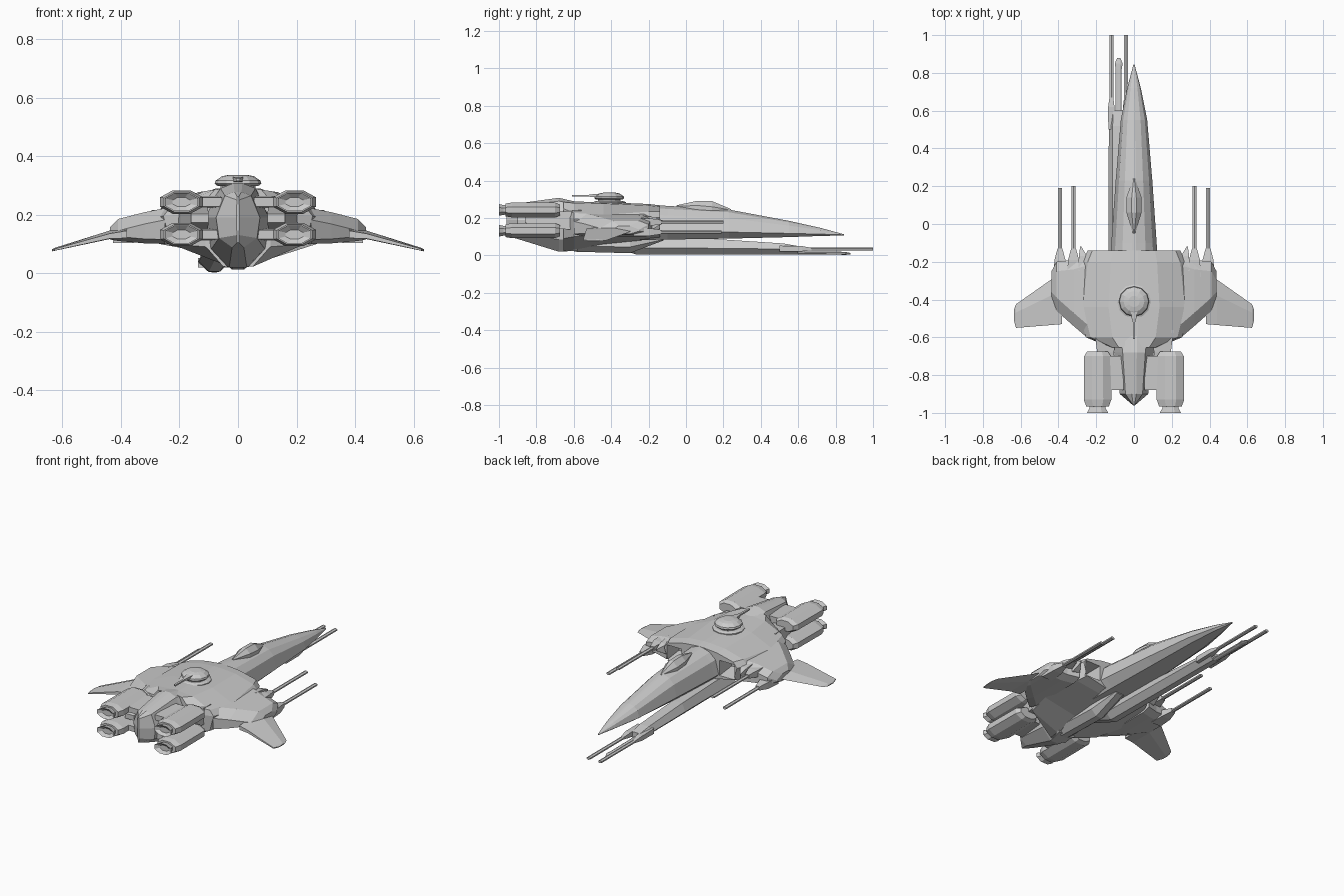
import bpy, bmesh, math
from mathutils import Vector


def make(name, bm):
    bmesh.ops.remove_doubles(bm, verts=bm.verts, dist=0.0005)
    bmesh.ops.recalc_face_normals(bm, faces=bm.faces)
    me = bpy.data.meshes.new(name)
    bm.to_mesh(me)
    bm.free()
    ob = bpy.data.objects.new(name, me)
    bpy.context.collection.objects.link(ob)
    return ob


def loft(name, rings, mirror=False):
    """Skin a list of equal-length closed 3D rings and cap both ends."""
    bm = bmesh.new()
    for s in ((1, -1) if mirror else (1,)):
        vs = [[bm.verts.new((p[0] * s, p[1], p[2])) for p in r] for r in rings]
        n = len(vs[0])
        for a, b in zip(vs, vs[1:]):
            for i in range(n):
                j = (i + 1) % n
                bm.faces.new((a[i], a[j], b[j], b[i]))
        bm.faces.new(vs[0])
        bm.faces.new(vs[-1])
    return make(name, bm)


def sym(y, half):
    """Full ring at y from a right-hand half profile running top to bottom."""
    return [(x, y, z) for x, z in half] + [(-x, y, z) for x, z in reversed(half)]


def oval(x, y, z, rx, rz, n=8):
    c = math.cos(math.pi / n)
    return [(x + rx / c * math.cos(math.tau * (i + .5) / n), y,
             z + rz / c * math.sin(math.tau * (i + .5) / n)) for i in range(n)]


def rect(x, y, z, rx, rz):
    return [(x - rx, y, z - rz), (x + rx, y, z - rz), (x + rx, y, z + rz), (x - rx, y, z + rz)]


# long pointed nose: y, half width, top, waist and bottom heights
nose = [(-.35, .135, .28, .14, .08), (-.10, .12, .265, .13, .085), (.23, .097, .245, .125, .09),
        (.55, .07, .185, .118, .098), (.72, .036, .147, .114, .104), (.845, .003, .113, .11, .107)]
loft("nose_hull", [sym(y, [(.01 * w / .12, t), (w * .5, t - (t - m) * .12),
                           (w * .82, t - (t - m) * .38), (w, m), (w * .6, b)])
                   for y, w, t, m, b in nose])

# wide middle hull: y, half width, top, edge top, edge bottom, keel
mid = [(-.14, .245, .268, .222, .125, .09), (-.20, .272, .275, .222, .11, .085),
       (-.44, .30, .285, .205, .10, .06), (-.60, .255, .288, .215, .10, .03)]
rings = [sym(y, [(.02, t), (w * .45, t - .008), (w * .9, e + .012), (w, e - .02),
                 (w * .9, b), (.05, k)]) for y, w, t, e, b, k in mid]
rings.append(sym(-.655, [(.02, .295), (.08, .285), (.11, .25), (.12, .2), (.11, .09), (.05, .022)]))
body = loft("main_hull", rings)

# recessed intakes either side of the nose
cut = loft("intake_cutter", [rect(.178, -.25, .18, .045, .035),
                             rect(.178, -.08, .17, .052, .052)], True)
cut.hide_render = True
cut.hide_viewport = True
mod = body.modifiers.new("intakes", 'BOOLEAN')
mod.object = cut
mod.operation = 'DIFFERENCE'
mod.solver = 'EXACT'

# wedge tail between the engines
loft("tail_hull", [
    sym(-.58, [(.015, .285), (.07, .275), (.12, .2), (.10, .08), (.05, .025)]),
    sym(-.68, [(.015, .308), (.06, .29), (.105, .19), (.09, .085), (.03, .02)]),
    sym(-.90, [(.012, .278), (.045, .265), (.075, .19), (.065, .12), (.02, .088)]),
    sym(-.96, [(.003, .262), (.004, .25), (.005, .19), (.004, .13), (.003, .105)])])

# raised cockpit canopy
loft("canopy", [sym(y, [(w * .3, t), (w, t - d), (w, t - d - .03)]) for y, w, t, d in
                [(-.05, .006, .268, .005), (.06, .04, .292, .025), (.14, .04, .29, .03),
                 (.24, .006, .248, .005)]])

# shoulder pods, sections running outwards along x: front, rear, bottom, top
pods = [(.25, -.17, -.60, .10, .222), (.32, -.19, -.54, .102, .208),
        (.41, -.20, -.46, .11, .185), (.437, -.25, -.43, .115, .158)]
loft("shoulder_pods", [[(x, f, b + .015), (x, f, t - .02), (x, f - .05, t), (x, r + .07, t),
                        (x, r, t - .04), (x, r, b + .015), (x, r + .06, b), (x, f - .05, b)]
                       for x, f, r, b, t in pods], True)

# drooping wings
wings = [(.38, -.25, -.53, .135, .025), (.44, -.295, -.535, .128, .017),
         (.625, -.425, -.55, .081, .006), (.636, -.455, -.51, .077, .004)]
loft("wings", [[(x, f, z), (x, f * .65 + r * .35, z + h), (x, r, z + h * .4),
                (x, r, z - h * .6), (x, f * .6 + r * .4, z - h * .7)]
               for x, f, r, z, h in wings], True)

# pointed fairing beside each intake
loft("intake_fairings", [rect(.265, -.25, .17, .03, .045), rect(.27, -.17, .175, .022, .03),
                         rect(.282, -.12, .18, .003, .006)], True)

# twin wing guns with tapered mounts
for label, x, z, end in (("inner", .32, .178, .20), ("outer", .392, .125, .19)):
    loft(label + "_gun_mounts", [rect(x, -.28, z, .035, .022), rect(x, -.19, z, .029, .02),
                                 rect(x, -.13, z, .013, .011)], True)
    loft(label + "_gun_barrels", [oval(x, -.15, z, .011, .007, 6), oval(x, end, z, .011, .007, 6)], True)

# offset cannon slung under the hull
def gun(y, x, w, t, m, b):
    return [(x - w * .6, y, t), (x + w * .6, y, t), (x + w, y, m),
            (x + w * .35, y, b), (x - w * .35, y, b), (x - w, y, m)]


loft("belly_cannon", [gun(-.44, -.05, .06, .10, .08, .062), gun(-.27, -.08, .055, .10, .04, .006),
                      gun(.20, -.083, .052, .085, .038, .005), gun(.52, -.083, .05, .064, .034, .004),
                      gun(.60, -.083, .045, .05, .03, .004)])
for label, x in (("left", -.12), ("right", -.042)):
    loft(label + "_cannon_prong", [rect(x, .5, .036, .016, .016), rect(x, .62, .036, .017, .014),
                                   rect(x, .67, .034, .010, .007)])
    loft(label + "_cannon_barrel", [oval(x, .6, .034, .011, .007, 6), oval(x, 1.0, .034, .011, .007, 6)])
loft("centre_cannon_barrel", [oval(-.081, .5, .014, .016, .01), oval(-.081, .82, .012, .016, .008),
                              oval(-.081, .85, .011, .021, .008), oval(-.081, .88, .009, .008, .004)])
loft("belly_keel", [sym(-.60, [(.05, .1), (.06, .05), (.02, .02)]),
                    sym(-.30, [(.05, .1), (.055, .045), (.02, .012)]),
                    sym(-.12, [(.04, .1), (.03, .085), (.02, .08)])])

# four flattened engines with flared nozzles
for label, z, hz in (("upper", .243, .04), ("lower", .132, .04)):
    x = .193
    loft(label + "_engines", [oval(x, -.675, z, .055, hz * .75), oval(x, -.70, z, .071, hz),
                              oval(x, -.93, z, .073, hz), oval(x, -.965, z, .06, hz * .85)], True)
    loft(label + "_nozzles", [oval(x, -.955, z, .04, hz * .6), oval(x, -.975, z, .043, hz * .65),
                              oval(x, -1.0, z, .056, hz * .78), oval(x, -.985, z, .03, hz * .4)], True)
    loft(label + "_engine_pylons", [rect(.10, -.70, z, .045, .02), rect(.10, -.88, z, .045, .016)], True)
loft("engine_struts", [rect(.155, -.56, .188, .055, .055), rect(.15, -.68, .188, .045, .045),
                       rect(.13, -.86, .188, .03, .015)], True)


# dome turret: lathe of radius and height pairs
def lathe(name, profile, y, n=12):
    loft(name, [[(r * math.cos(math.tau * i / n), y + r * math.sin(math.tau * i / n), z)
                 for i in range(n)] for r, z in profile])


lathe("turret_base", [(.09, .265), (.09, .284), (.075, .29), (.06, .29), (.06, .302)], -.41)
lathe("turret_dome", [(.07, .298), (.08, .306), (.077, .316), (.055, .331), (.03, .336)], -.41)
loft("turret_gun", [rect(0, -.44, .32, .022, .011), rect(0, -.50, .32, .012, .007),
                    rect(0, -.52, .319, .006, .005), rect(0, -.61, .319, .006, .004)])
